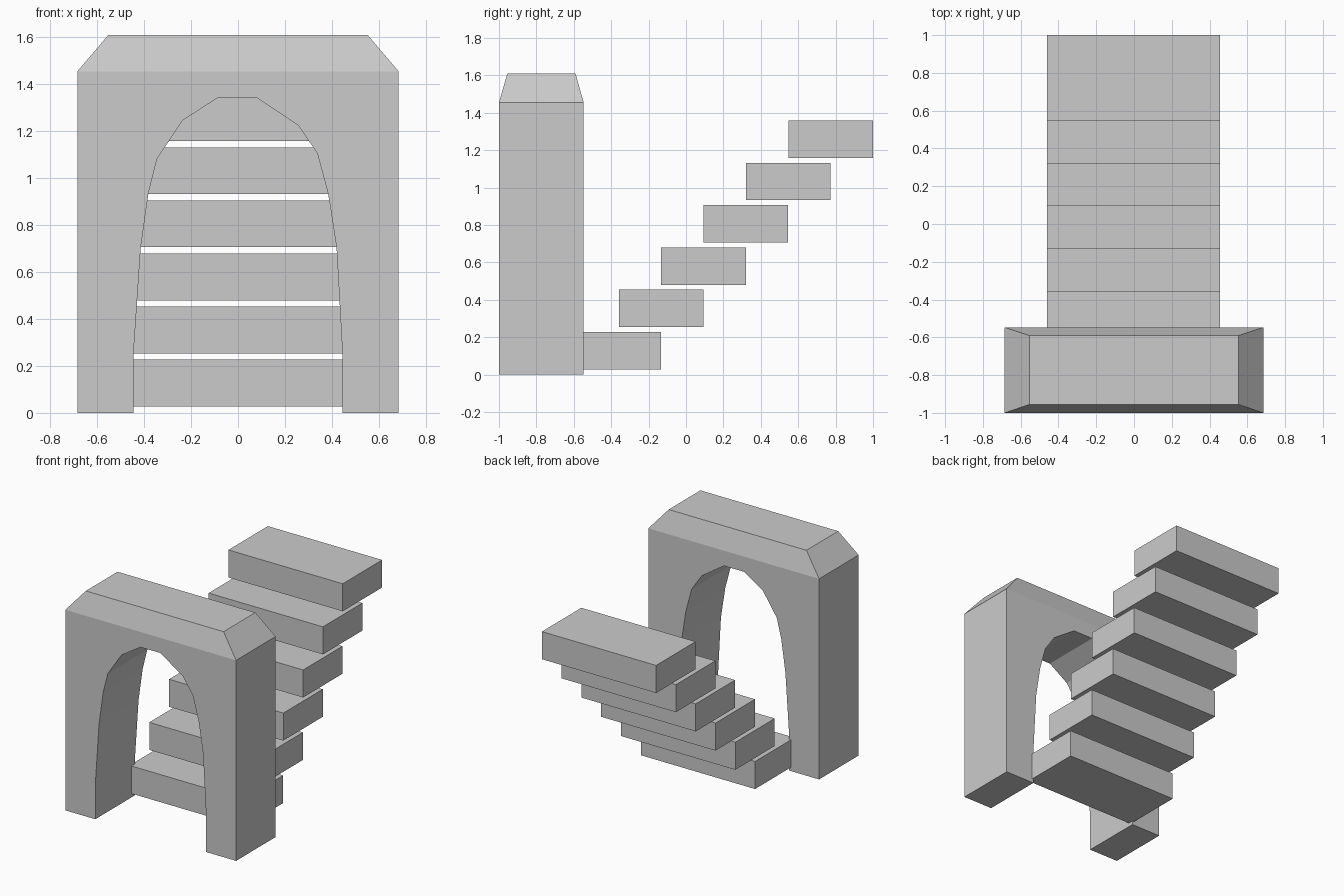
import bpy, bmesh
from mathutils import Vector

if "Cube" in bpy.data.objects:
    bpy.data.objects.remove(bpy.data.objects["Cube"])


def finish(bm, name):
    bmesh.ops.recalc_face_normals(bm, faces=bm.faces)
    mesh = bpy.data.meshes.new(name)
    bm.to_mesh(mesh)
    bm.free()
    obj = bpy.data.objects.new(name, mesh)
    bpy.context.collection.objects.link(obj)
    return obj


# Archway: outer block outline with the slightly uneven opening, extruded in depth
HALF_W, SHOULDER, TOP = 0.685, 1.455, 1.61
FRONT, BACK = -1.0, -0.547
opening = [(0.445, 0), (0.445, 0.255), (0.42, 0.705), (0.385, 0.93), (0.338, 1.106),
           (0.257, 1.225), (0.078, 1.345), (-0.083, 1.345), (-0.235, 1.247),
           (-0.345, 1.083), (-0.382, 0.935), (-0.415, 0.7), (-0.445, 0.255), (-0.445, 0)]
outline = [(-HALF_W, 0), (-HALF_W, SHOULDER), (HALF_W, SHOULDER), (HALF_W, 0)] + opening

bm = bmesh.new()
face = bm.faces.new([bm.verts.new((x, FRONT, z)) for x, z in outline])
ext = bmesh.ops.extrude_face_region(bm, geom=[face], use_keep_orig=True)
for v in ext["geom"]:
    if isinstance(v, bmesh.types.BMVert):
        v.co.y = BACK

# Sloped cap: raise and shrink the top face
top = next(f for f in bm.faces if all(abs(v.co.z - SHOULDER) < 1e-4 for v in f.verts))
cap = bmesh.ops.extrude_discrete_faces(bm, faces=[top])["faces"][0]
mid_y = (FRONT + BACK) / 2
for v in cap.verts:
    v.co = Vector((0.553 if v.co.x > 0 else -0.553,
                   -0.591 if v.co.y > mid_y else -0.955, TOP))
finish(bm, "archway")

# Floating steps, the lowest one let into the back of the archway
STEPS, W, D, H = 6, 0.917, 0.452, 0.2
for i in range(STEPS):
    bm = bmesh.new()
    bmesh.ops.create_cube(bm, size=1)
    bmesh.ops.scale(bm, vec=(W, D, H), verts=bm.verts)
    bmesh.ops.translate(bm, vec=(-0.002, -0.36 + 0.2268 * i, 0.128 + 0.226 * i), verts=bm.verts)
    finish(bm, f"step_{i + 1}")
